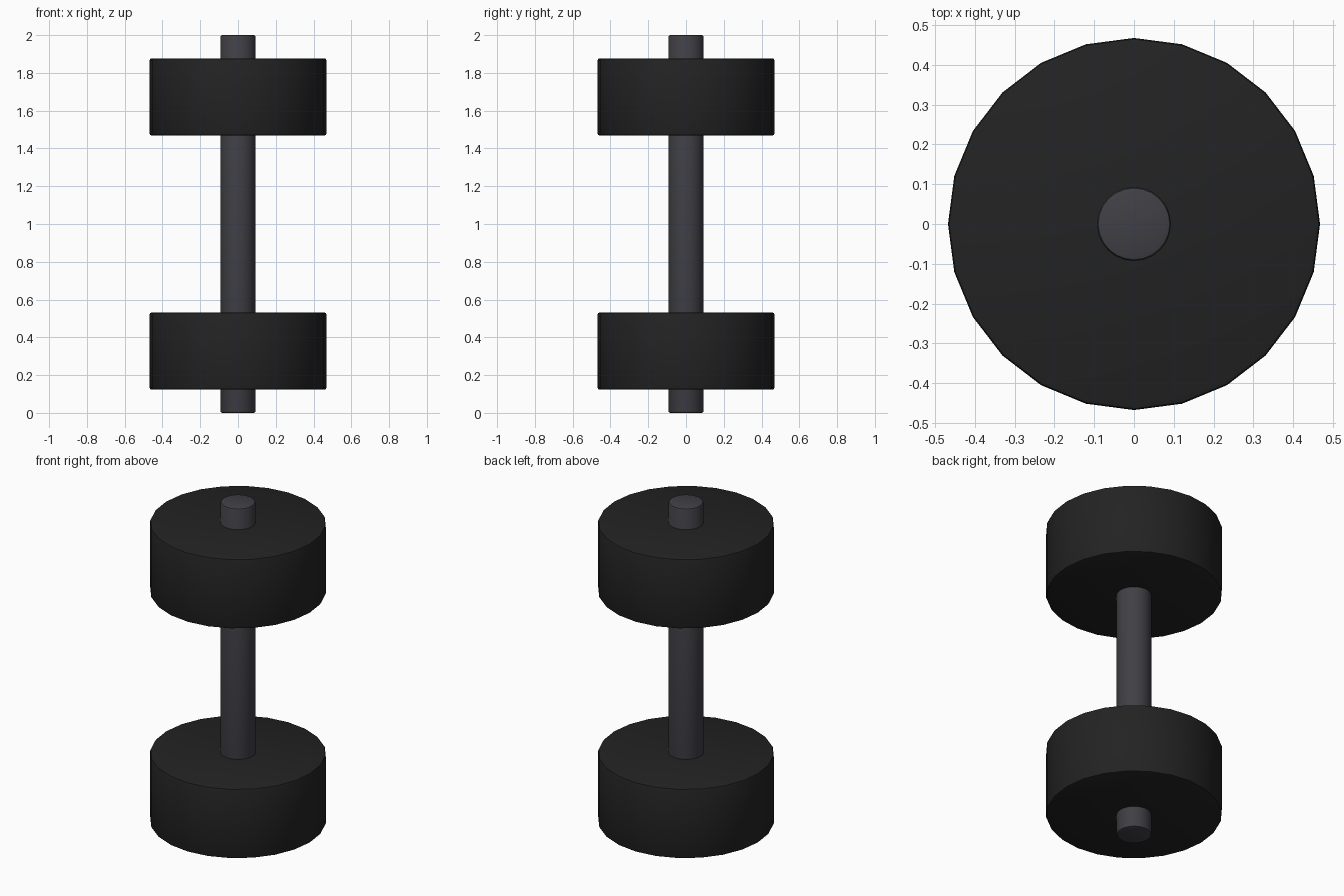
import bpy, bmesh, math

cube = bpy.data.objects.get("Cube")
if cube:
    bpy.data.objects.remove(cube, do_unlink=True)


def material(name, rgb):
    mat = bpy.data.materials.new(name)
    mat.use_nodes = True
    color = (*rgb, 1.0)
    mat.diffuse_color = color
    mat.node_tree.nodes["Principled BSDF"].inputs["Base Color"].default_value = color
    return mat


def bevelled_cylinder(name, radius, z0, z1, bevel, mat, sides=24):
    """Upright cylinder on the z axis with softened rims."""
    bpy.ops.mesh.primitive_cylinder_add(
        vertices=sides, radius=radius, depth=z1 - z0, location=(0, 0, (z0 + z1) / 2))
    obj = bpy.context.object
    obj.name = obj.data.name = name
    bm = bmesh.new()
    bm.from_mesh(obj.data)
    rims = [e for e in bm.edges if e.calc_face_angle() > math.radians(60)]
    bmesh.ops.bevel(bm, geom=rims, offset=bevel, segments=2, profile=0.5,
                    affect='EDGES', clamp_overlap=True)
    bm.to_mesh(obj.data)
    bm.free()
    obj.data.materials.append(mat)
    bpy.ops.object.shade_smooth_by_angle(angle=math.radians(25))
    return obj


black_rubber = material("black rubber", (0.0165, 0.0165, 0.0165))
dark_steel = material("dark steel", (0.052, 0.050, 0.060))

# Bar running through both weights
bevelled_cylinder("bar", 0.093, 0.0, 2.0, 0.01, dark_steel)

# Weights, mirrored about the middle of the bar
for name, centre in (("lower_weight", 0.327), ("upper_weight", 1.673)):
    bevelled_cylinder(name, 0.468, centre - 0.204, centre + 0.204, 0.01, black_rubber)
